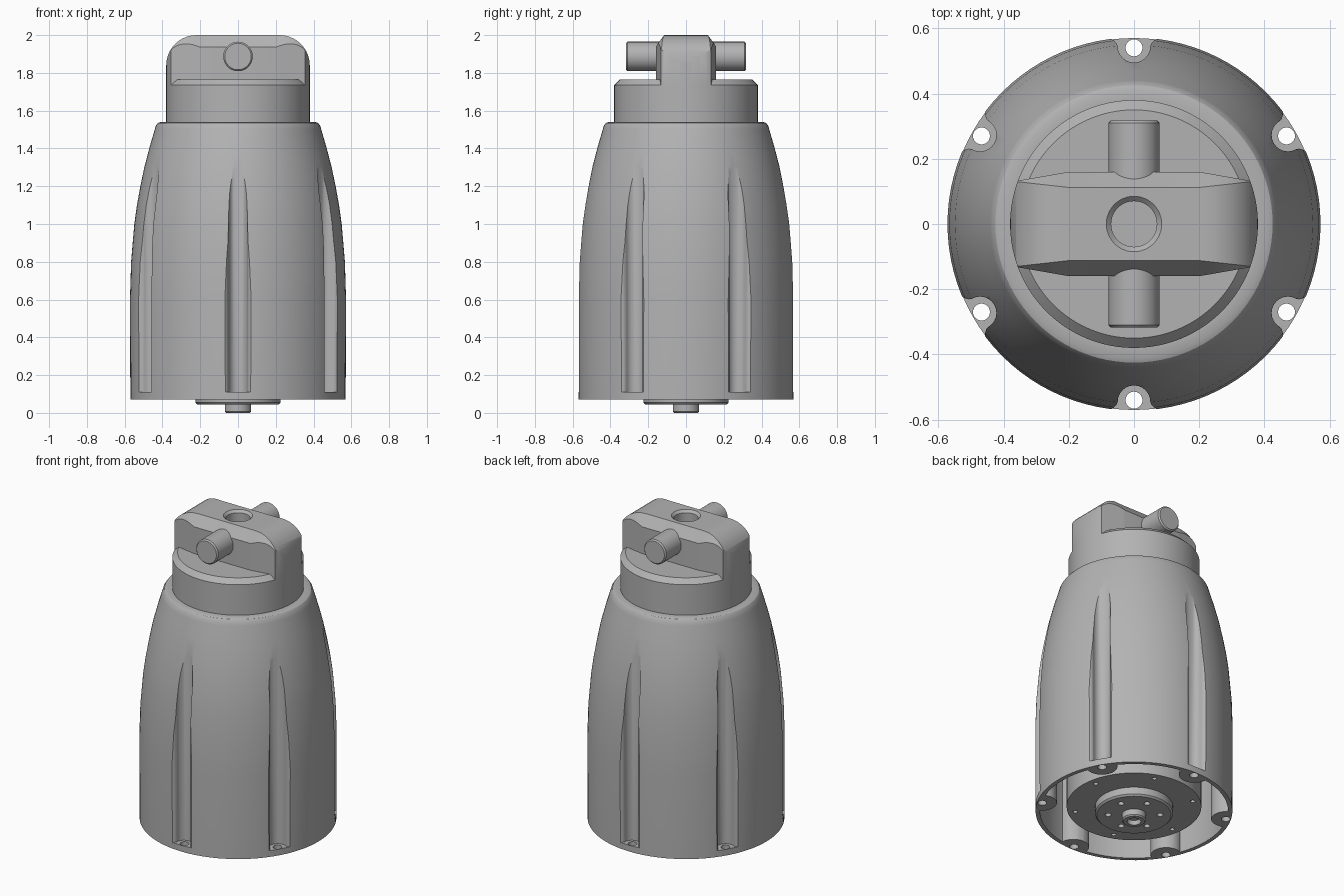
import bpy, bmesh, math
from mathutils import Matrix, Vector

if "Cube" in bpy.data.objects:
    bpy.data.objects.remove(bpy.data.objects["Cube"], do_unlink=True)

grey = bpy.data.materials.new("satin grey")
grey.use_nodes = True
GREY = (0.45, 0.45, 0.45, 1)
grey.diffuse_color = GREY
grey.node_tree.nodes["Principled BSDF"].inputs["Base Color"].default_value = GREY


def make(name, bm):
    bmesh.ops.remove_doubles(bm, verts=bm.verts, dist=1e-5)
    bmesh.ops.recalc_face_normals(bm, faces=bm.faces)
    mesh = bpy.data.meshes.new(name)
    bm.to_mesh(mesh)
    bm.free()
    mesh.materials.append(grey)
    obj = bpy.data.objects.new(name, mesh)
    bpy.context.collection.objects.link(obj)
    return obj


def lathe(name, profile, steps=96, matrix=Matrix()):
    """Revolve (radius, height) points about the z axis, then place the solid."""
    bm = bmesh.new()
    verts = [bm.verts.new((r, 0, z)) for r, z in profile]
    edges = [bm.edges.new(pair) for pair in zip(verts, verts[1:])]
    bmesh.ops.spin(bm, geom=verts + edges, cent=(0, 0, 0), axis=(0, 0, 1),
                   angle=math.tau, steps=steps, use_merge=False)
    bm.transform(matrix)
    return make(name, bm)


def rod(name, radius, low, high, x=0, y=0, steps=24):
    return lathe(name, [(0, low), (radius, low), (radius, high), (0, high)],
                 steps, Matrix.Translation((x, y, 0)))


def loft(name, loops):
    """Skin a row of equal closed loops and cap both ends."""
    bm = bmesh.new()
    rows = [[bm.verts.new(p) for p in loop] for loop in loops]
    for a, b in zip(rows, rows[1:]):
        for i in range(len(a)):
            j = (i + 1) % len(a)
            bm.faces.new((a[i], a[j], b[j], b[i]))
    bm.faces.new(rows[0])
    bm.faces.new(rows[-1])
    return make(name, bm)


def cut(obj, tool, operation='DIFFERENCE'):
    mod = obj.modifiers.new("cut", 'BOOLEAN')
    mod.operation, mod.object, mod.solver = operation, tool, 'EXACT'
    bpy.context.view_layer.objects.active = obj
    bpy.ops.object.modifier_apply(modifier=mod.name)
    bpy.data.objects.remove(tool, do_unlink=True)


def ring(radius, count=6, start=30):
    for i in range(count):
        a = math.radians(start + i * 360 / count)
        yield radius * math.cos(a), radius * math.sin(a), a


# Housing with the neck on top
wall = [(.57, .07), (.572, .6), (.566, .8), (.549, 1.0), (.535, 1.1),
        (.517, 1.2), (.496, 1.3), (.47, 1.4), (.441, 1.5)]
housing = lathe("housing", [(0, .07)] + wall + [
    (.435, 1.52), (.425, 1.534), (.41, 1.54), (.38, 1.54),
    (.38, 1.735), (.35, 1.765), (0, 1.765)])

# Hollow inside, leaving six screw bosses on the wall
cavity = lathe("cavity", [(0, 0), (.545, 0)] +
               [(r - .028, z) for r, z in wall[1:7]] + [(0, 1.3)])
for x, y, a in ring(.545):
    cut(cavity, rod("boss", .09, -.1, 1.5, x, y, 32))
cut(housing, cavity)

# Six vertical flutes with flared lips, each with a screw hole in its floor
lip = [(.62, .12), (.585, .1), (.572, .077), (.563, .062), (.554, .053)]
arc = [(.545 + .05 * math.cos(t), .05 * math.sin(t))
       for t in (math.radians(90 + 15 * k) for k in range(13))]
plan = lip + arc + [(u, -v) for u, v in reversed(lip)]
for x, y, a in ring(.54):
    turn = Matrix.Rotation(a, 3, 'Z')
    cut(housing, loft("flute", [[turn @ Vector((u, v, z)) for u, v in plan]
                                for z in (.11, 1.5)]))
    cut(housing, rod("screw_hole", .026, 0, .2, x, y))

# Cross bar: rounded shoulders, tapered plan and fading chamfers
bar_loops = []
angles = [math.radians(90 * k / 10) for k in range(11)]
half = [(.2, 2.0)] + [(.22 + .16 * math.sin(t), 1.84 + .16 * math.cos(t)) for t in angles]
stations = [(-x, z) for x, z in reversed(half)] + half
for x, top in stations:
    s = min(1, max(0, (abs(x) - .2) / .16))
    side, crown = .16 - .028 * s, .112 + .018 * s
    low = top - .06 * (1 - s) - .004
    bar_loops.append([(x, -side, 1.735), (x, -side, low), (x, -crown, top),
                      (x, crown, top), (x, side, low), (x, side, 1.735)])
cross_bar = loft("cross_bar", bar_loops)
cut(cross_bar, rod("bar_trim", .38, 1.6, 2.2, steps=96), 'INTERSECT')
cut(cross_bar, lathe("socket", [(0, 1.85), (.07, 1.85), (.07, 1.985),
                                (.1, 2.015), (0, 2.015)], 48))

# Pins on the front and back of the bar
pins = []
for name, sign in (("front_pin", 1), ("back_pin", -1)):
    place = Matrix.Translation((0, 0, 1.887)) @ Matrix.Rotation(sign * math.pi / 2, 4, 'X')
    pins.append(lathe(name, [(0, .1), (.078, .1), (.078, .31), (.07, .318), (0, .318)],
                      48, place))

# Motor inside the housing, with its faceplate, hub and bolt holes
motor = rod("motor", .39, .1, 1.0, steps=96)
for x, y, a in ring(.345, start=10):
    cut(motor, rod("bolt_hole", .014, 0, .14, x, y, 16))
faceplate = lathe("faceplate", [(0, .1), (.225, .1), (.225, .055), (.215, .045), (0, .045)])
for x, y, a in ring(.15, start=20):
    cut(faceplate, rod("bolt_hole", .018, 0, .08, x, y, 16))
hub = lathe("hub", [(0, .05), (.07, .05), (.07, .008), (.062, 0), (.04, 0),
                    (.04, .03), (0, .03)], 48)

# Smooth curved faces and keep hard edges
for obj in [housing, cross_bar, motor, faceplate, hub] + pins:
    bpy.ops.object.select_all(action='DESELECT')
    obj.select_set(True)
    bpy.context.view_layer.objects.active = obj
    bpy.ops.object.shade_smooth_by_angle(angle=math.radians(30))
